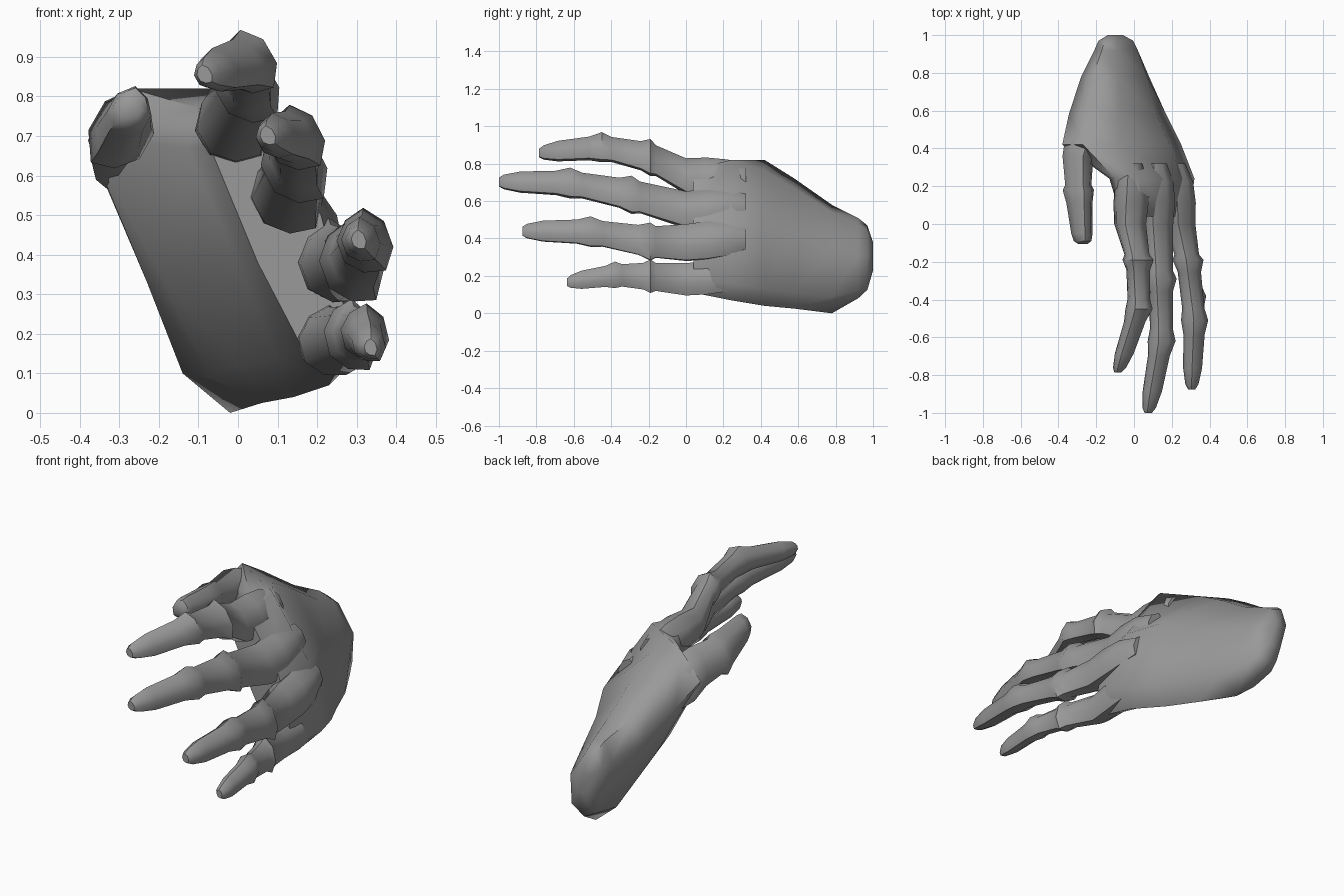
import bpy, bmesh, math
from mathutils import Vector

if "Cube" in bpy.data.objects:
    bpy.data.objects.remove(bpy.data.objects["Cube"])

skin = bpy.data.materials.new("grey")
skin.diffuse_color = (0.32, 0.32, 0.32, 1)
skin.use_nodes = True
skin.node_tree.nodes["Principled BSDF"].inputs["Base Color"].default_value = skin.diffuse_color


def loft(name, rings, angle):
    """Skin a list of equal-length rings and cap both ends."""
    bm = bmesh.new()
    loops = [[bm.verts.new(p) for p in ring] for ring in rings]
    n = len(loops[0])
    for a, b in zip(loops, loops[1:]):
        for i in range(n):
            j = (i + 1) % n
            bm.faces.new((a[i], a[j], b[j], b[i]))
    bm.faces.new(loops[0])
    bm.faces.new(loops[-1][::-1])
    bmesh.ops.recalc_face_normals(bm, faces=bm.faces)
    me = bpy.data.meshes.new(name)
    bm.to_mesh(me)
    bm.free()
    me.materials.append(skin)
    ob = bpy.data.objects.new(name, me)
    bpy.context.collection.objects.link(ob)
    bpy.context.view_layer.objects.active = ob
    ob.select_set(True)
    bpy.ops.object.shade_smooth_by_angle(angle=math.radians(angle))
    ob.select_set(False)


def section(steps=8):
    """Rounded digit outline with a flattened back (+u) side."""
    pts = []
    for i in range(steps):
        a = 2 * math.pi * (i + 0.5) / steps
        u, v = math.cos(a), math.sin(a)
        pts.append((u, v * (1.2 if u > 0 else 1.0)))
    return pts


def digit(name, back, joints, shape, size=1.0):
    """Sweep the outline along the joints; shape gives (position, thickness, width)."""
    c, s = math.cos(math.radians(back)), math.sin(math.radians(back))
    joints = [Vector(j) for j in joints]
    rings = []
    for pos, thick, wide in shape:
        k = min(int(pos), len(joints) - 2)
        p = joints[k].lerp(joints[k + 1], pos - k)
        t, w = 0.065 * thick * size, 0.08 * wide * size
        rings.append([(p.x + c * u * t - s * v * w, p.y,
                       p.z + s * u * t + c * v * w) for u, v in section()])
    loft(name, rings, 45)


# Palm: one outline per depth, starting at the little-finger edge,
# up the palm side to the thumb edge, then down the back
palm = {
    .92: [(-.05, .08), (-.13, .12), (-.16, .22), (-.21, .41),
          (-.17, .51), (-.09, .48), (.02, .31), (.01, .12)],
    .78: [(-.02, 0), (-.14, .1), (-.2, .27), (-.28, .47),
          (-.22, .58), (-.08, .54), (.07, .34), (.08, .09)],
    .58: [(.06, .025), (-.07, .09), (-.23, .33), (-.345, .6),
          (-.26, .72), (-.08, .67), (.12, .43), (.17, .11)],
    .42: [(.14, .04), (0, .12), (-.2, .36), (-.38, .69),
          (-.27, .82), (-.09, .765), (.19, .5), (.25, .13)],
    .24: [(.23, .07), (.1, .14), (.0, .38), (-.13, .67),
          (-.1, .77), (.03, .82), (.25, .5), (.32, .16)],
    .04: [(.25, .11), (.17, .15), (.05, .38), (-.07, .67),
          (-.05, .76), (.03, .77), (.21, .5), (.29, .18)],
}
rings = [[(x, y, z) for x, z in outline] for y, outline in palm.items()]
# Wrist stump: the first outline drawn in toward its centre
first = rings[0]
for y, f in ((.97, .8), (1.0, .35)):
    rings.insert(0, [(-.1 + (p[0] + .1) * f, y, .31 + (p[2] - .31) * f) for p in first])
loft("palm", rings, 70)

# Fingers: knuckle, two swollen joints and a tapered tip
FINGER = [(0, .75, .75), (.3, 1.3, 1.1), (.65, 1.4, 1.2), (1, 1.25, 1.15), (1.85, .95, 1),
          (2, 1.2, 1.2), (2.2, .9, .95), (2.8, .88, .8), (3, 1.08, .95), (3.2, .85, .75),
          (3.7, .75, .65), (3.93, .52, .45), (4, .28, .28)]
digit("index_finger", 30, [(-.01, .32, .72), (-.022, 0, .725), (.02, -.19, .825),
                           (.025, -.45, .882), (-.085, -.785, .855)], FINGER)
digit("middle_finger", 27, [(.12, .32, .57), (.12, 0, .545), (.14, -.29, .625),
                            (.145, -.62, .69), (.075, -1, .7)], FINGER, 1.02)
digit("ring_finger", 20, [(.22, .32, .4), (.24, 0, .37), (.285, -.19, .375),
                          (.32, -.51, .43), (.305, -.875, .437)], FINGER)
digit("little_finger", 14, [(.23, .32, .2), (.225, 0, .175), (.285, -.19, .192),
                            (.32, -.38, .2), (.335, -.635, .165)], FINGER, .87)

# Thumb: one joint and a blunt tip
THUMB = [(0, 1.1, 1.1), (.5, 1.35, 1.3), (1, 1.2, 1.15), (1.85, 1, 1.02),
         (2, 1.2, 1.2), (2.25, 1, 1), (2.8, .85, .75), (2.95, .7, .6), (3, .4, .3)]
digit("thumb", 150, [(-.25, .52, .63), (-.295, .36, .715), (-.293, .18, .71),
                     (-.27, -.105, .77)], THUMB)
